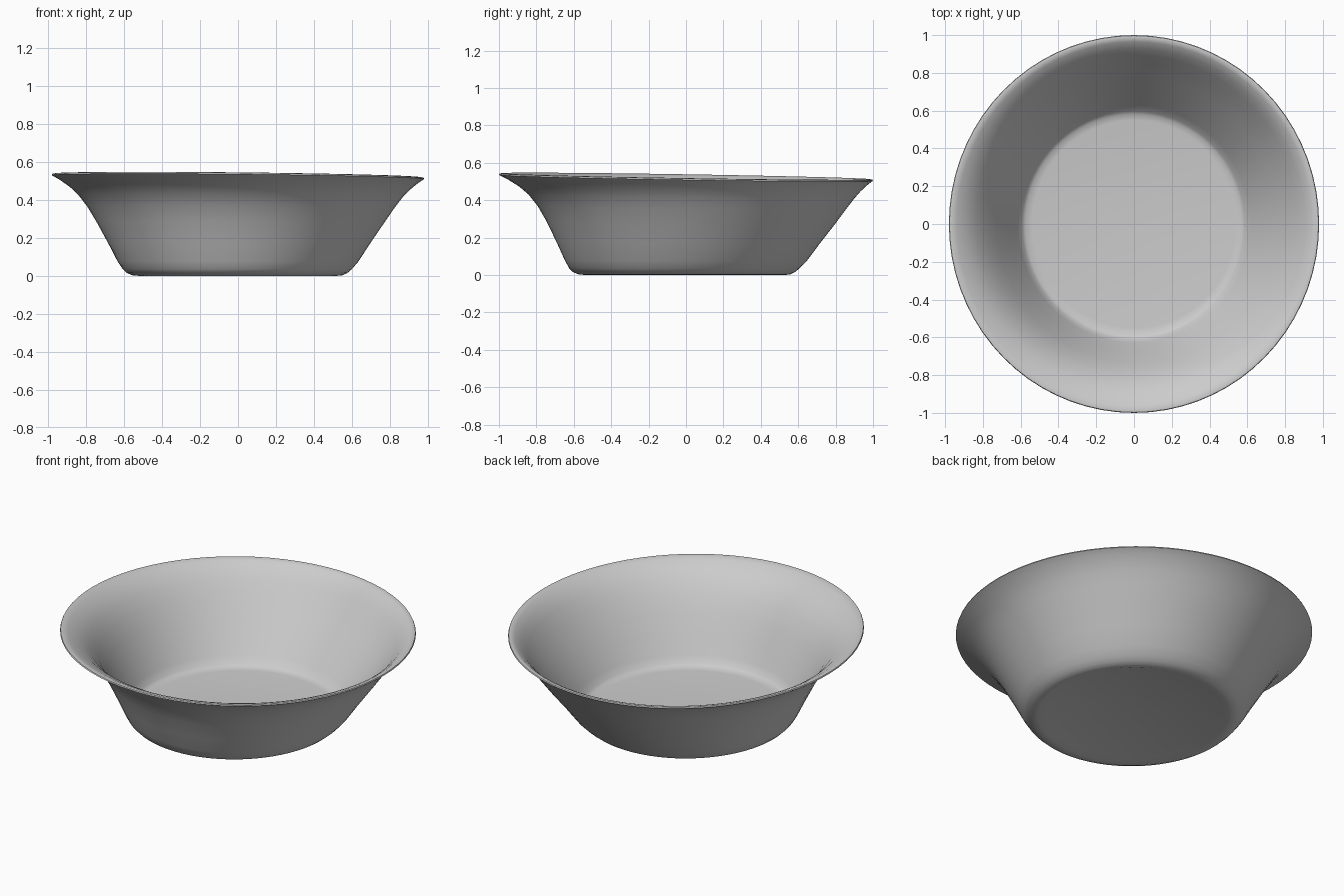
import bpy, bmesh
from math import sin, cos, pi

if "Cube" in bpy.data.objects:
    bpy.data.objects.remove(bpy.data.objects["Cube"])

SIDES = 72

# Outer and inner wall as (height, radius on the steep front-left, radius on the flared back-right)
outer = [(0.012, 0.00, 0.00), (0.010, 0.50, 0.50), (0.000, 0.535, 0.53), (0.003, 0.575, 0.555),
         (0.015, 0.605, 0.58), (0.035, 0.625, 0.605), (0.075, 0.647, 0.645), (0.17, 0.69, 0.715),
         (0.28, 0.743, 0.80), (0.36, 0.79, 0.858), (0.42, 0.84, 0.902), (0.46, 0.89, 0.935),
         (0.495, 0.95, 0.97), (0.512, 0.985, 0.99)]
rim = [(0.519, 1.0, 1.0), (0.526, 0.997, 0.997), (0.528, 0.985, 0.985)]
inner = [(0.518, 0.955, 0.965), (0.485, 0.89, 0.93), (0.44, 0.835, 0.895), (0.375, 0.78, 0.85),
         (0.29, 0.73, 0.785), (0.18, 0.675, 0.70), (0.085, 0.628, 0.628), (0.045, 0.607, 0.597),
         (0.033, 0.59, 0.58), (0.028, 0.55, 0.55), (0.027, 0.00, 0.00)]


def place(h, r_steep, r_flared, a):
    """Point of the slightly uneven bowl at height h and angle a."""
    w = 0.5 + 0.5 * cos(a - 1.15)
    r = r_steep + (r_flared - r_steep) * w
    x, y = 0.98 * r * cos(a), r * sin(a)
    # The rim dips gently towards the back right
    return x, y, h * (1 - 0.02 * x - 0.031 * y)


# Lathe the closed profile
bm = bmesh.new()
rings = []
for h, rs, rf in outer + rim + inner:
    count = SIDES if rs else 1
    rings.append([bm.verts.new(place(h, rs, rf, 2 * pi * i / SIDES)) for i in range(count)])
for low, high in zip(rings, rings[1:]):
    for i in range(SIDES):
        j = (i + 1) % SIDES
        if len(low) == 1:
            bm.faces.new((low[0], high[j], high[i]))
        elif len(high) == 1:
            bm.faces.new((low[i], low[j], high[0]))
        else:
            bm.faces.new((low[i], low[j], high[j], high[i]))
bmesh.ops.recalc_face_normals(bm, faces=bm.faces)

mesh = bpy.data.meshes.new("bowl")
bm.to_mesh(mesh)
bm.free()
bowl = bpy.data.objects.new("bowl", mesh)
bpy.context.collection.objects.link(bowl)

# Smooth walls with a crisp lip
bpy.context.view_layer.objects.active = bowl
bowl.select_set(True)
bpy.ops.object.shade_smooth_by_angle(angle=0.7)
